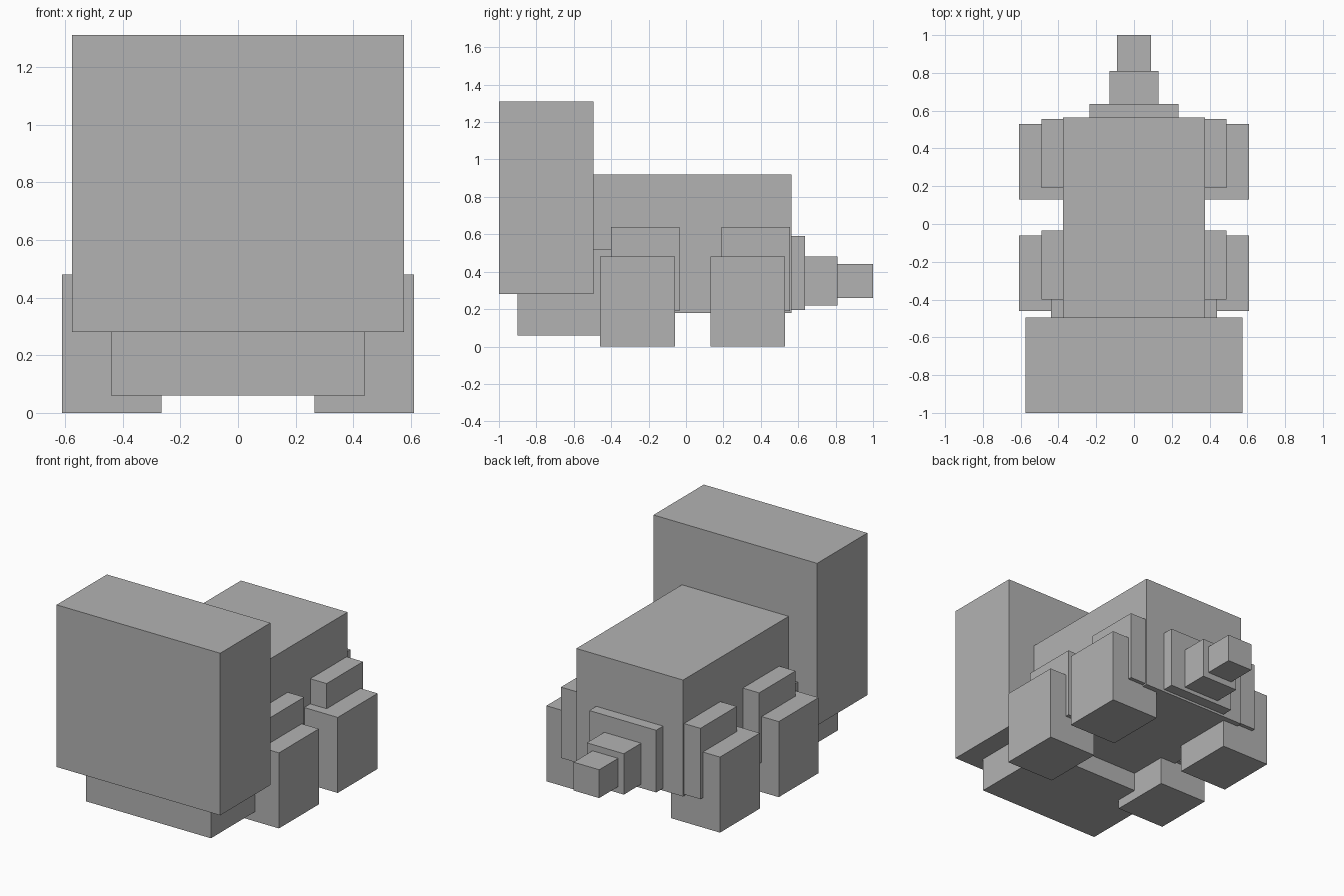
import bpy

cube = bpy.data.objects.get("Cube")
if cube:
    bpy.data.objects.remove(cube, do_unlink=True)

# One plain grey for the whole animal
GREY = (0.45, 0.45, 0.45, 1)
grey = bpy.data.materials.new("plain_grey")
grey.use_nodes = True
grey.diffuse_color = GREY
grey.node_tree.nodes["Principled BSDF"].inputs["Base Color"].default_value = GREY


def box(name, xs, ys, zs):
    """Block spanning the given (low, high) range on each axis."""
    spans = (xs, ys, zs)
    bpy.ops.mesh.primitive_cube_add(size=1, location=[(a + b) / 2 for a, b in spans])
    part = bpy.context.object
    part.name = name
    part.scale = [b - a for a, b in spans]
    bpy.ops.object.transform_apply(location=False, rotation=False, scale=True)
    part.data.materials.append(grey)
    return part


def centred(name, half_width, ys, zs):
    return box(name, (-half_width, half_width), ys, zs)


# Head, jaw and body
centred("head", 0.575, (-1.0, -0.495), (0.28, 1.31))
centred("jaw", 0.44, (-0.90, -0.31), (0.06, 0.52))
centred("body", 0.375, (-0.495, 0.565), (0.18, 0.92))

# Tail, stepping down in size towards the tip
centred("tail_base", 0.235, (0.565, 0.635), (0.195, 0.59))
centred("tail_middle", 0.13, (0.635, 0.81), (0.22, 0.48))
centred("tail_tip", 0.09, (0.81, 1.0), (0.26, 0.44))

# Four legs, each a thigh against the body and a larger foot
for end, shift in (("front", -0.59), ("back", 0)):
    for side, sign in (("left", 1), ("right", -1)):
        def leg_part(name, inner, outer, y0, y1, zs):
            xs = sorted((sign * inner, sign * outer))
            box(f"{end}_{side}_{name}", xs, (y0 + shift, y1 + shift), zs)

        leg_part("thigh", 0.30, 0.49, 0.19, 0.555, (0.19, 0.64))
        leg_part("foot", 0.265, 0.61, 0.13, 0.53, (0, 0.48))
